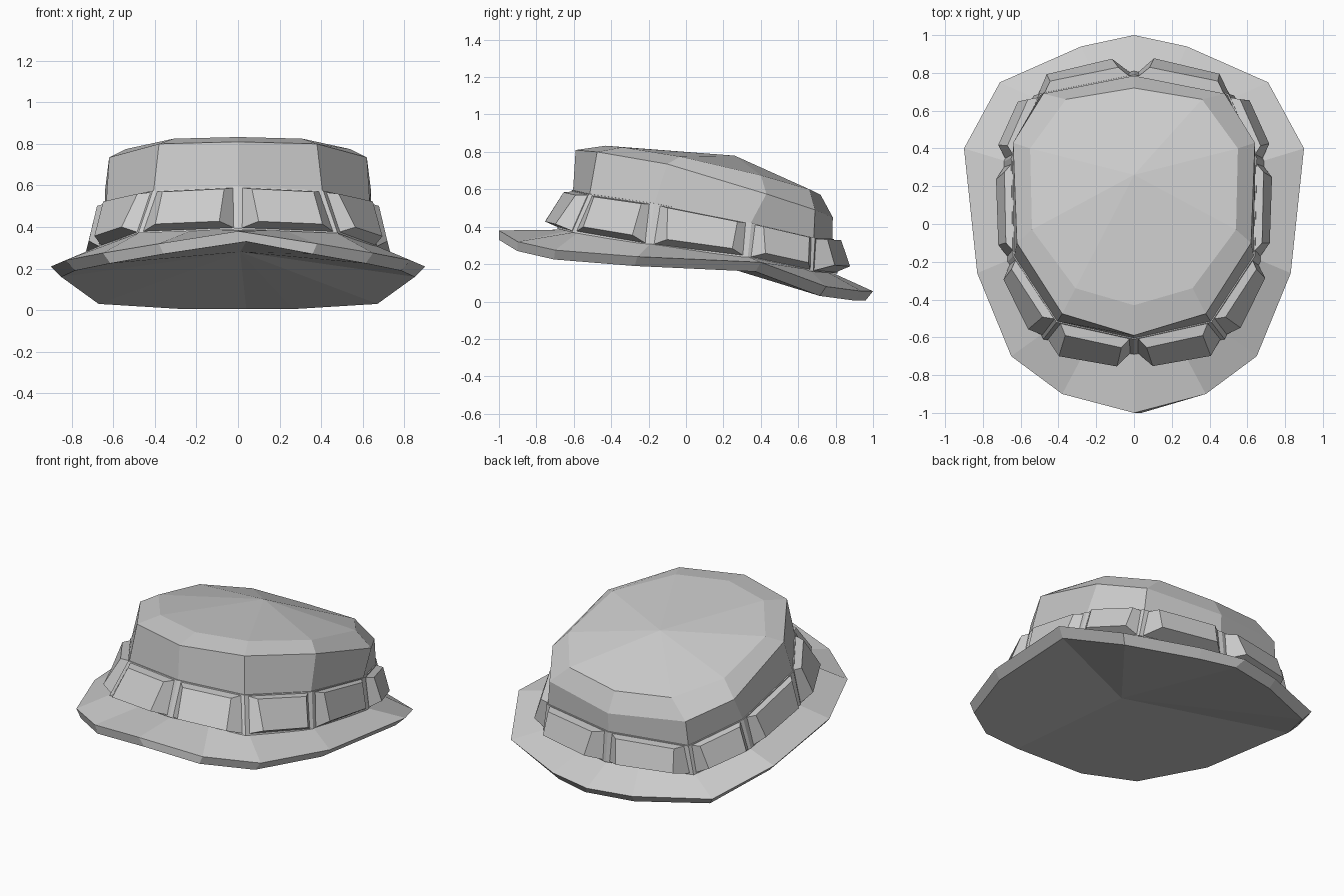
import bpy, bmesh
from mathutils import Vector

if "Cube" in bpy.data.objects:
    bpy.data.objects.remove(bpy.data.objects["Cube"])


def ring(half):
    """Full loop from a half profile running front centre -> +x side -> back centre."""
    pts = [Vector(p) for p in half]
    return pts + [Vector((-p.x, p.y, p.z)) for p in pts[-2:0:-1]]


def finish(name, bm):
    bmesh.ops.recalc_face_normals(bm, faces=bm.faces)
    me = bpy.data.meshes.new(name)
    bm.to_mesh(me)
    bm.free()
    ob = bpy.data.objects.new(name, me)
    bpy.context.collection.objects.link(ob)
    return ob


def loft(name, rings, start=None, end=None):
    """Skin a stack of equal loops; optional fan points close the ends."""
    bm = bmesh.new()
    loops = [[bm.verts.new(p) for p in r] for r in rings]
    n = len(loops[0])
    for a, b in zip(loops, loops[1:]):
        for i in range(n):
            j = (i + 1) % n
            bm.faces.new((a[i], a[j], b[j], b[i]))
    for loop, tip in ((loops[0], start), (loops[-1], end)):
        if tip:
            c = bm.verts.new(tip)
            for i in range(n):
                bm.faces.new((loop[i], loop[(i + 1) % n], c))
    return finish(name, bm)


# Brim: slanted slab with a slightly smaller, hollowed underside
rim = ring([(0, -1, .38), (.38, -.9, .32), (.65, -.7, .275), (.83, -.26, .24),
            (.9, .4, .21), (.71, .75, .08), (.28, .94, .055), (0, 1, .055)])
under = [Vector((p.x * .945, p.y - .02 * (1 + p.y), p.z - .05)) for p in rim]
under[0].x = under[7].x = .04
inner = ring([(0, -.62, .385), (.22, -.6, .385), (.47, -.57, .375), (.64, -.18, .32),
              (.67, .33, .24), (.51, .66, .17), (.2, .76, .155), (0, .79, .15)])
loft("brim", [under, rim, inner], start=(.01, -.1, .28))

# Band: flared ten-sided strip around the crown
band_low = ring([(0, -.69, .39), (.48, -.61, .37), (.67, -.2, .3),
                 (.69, .33, .235), (.53, .68, .16), (0, .81, .15)])
band_top = ring([(0, -.61, .595), (.41, -.52, .575), (.64, -.17, .525),
                 (.65, .35, .42), (.5, .69, .34), (0, .79, .335)])
crown_low = [Vector((p.x * .99, p.y * .99, p.z)) for p in band_top]
loft("hat_band", [band_low, band_top, crown_low])

# Crown: wall, sloped shoulder and fanned top
base = [Vector((p.x, p.y, p.z - .15)) for p in crown_low]
shoulder = ring([(0, -.59, .81), (.38, -.475, .8), (.62, -.1, .735),
                 (.64, .43, .575), (.48, .69, .49), (0, .785, .45)])
top = ring([(0, -.43, .833), (.31, -.34, .825), (.54, -.03, .775),
            (.55, .4, .675), (.36, .66, .6), (0, .72, .57)])
loft("crown", [base, crown_low, shoulder, top], end=(0, .26, .78))

# Band plates: one tapered wedge on every side of the band
for i in range(10):
    j = (i + 1) % 10
    a, b, c, d = band_low[i], band_low[j], band_top[j], band_top[i]
    edge = b - a
    out = Vector((edge.y, -edge.x, 0)).normalized()
    low = .05 + .045 * abs(out.y)       # plates stand out less at the sides
    high = .035 + .02 * abs(out.y)

    def on_wall(t, h):
        return a.lerp(b, t).lerp(d.lerp(c, t), h)

    back = [on_wall(t, h) - out * .01 for t, h in ((.03, .02), (.97, .02), (.96, .975), (.04, .975))]
    face = [on_wall(t, h) + out * o for t, h, o in
            ((.18, .2, low), (.84, .2, low), (.86, .96, high), (.14, .96, high))]
    bm = bmesh.new()
    v = [bm.verts.new(p) for p in back + face]
    for q in ((0, 1, 2, 3), (4, 5, 6, 7), (0, 1, 5, 4), (1, 2, 6, 5), (2, 3, 7, 6), (3, 0, 4, 7)):
        bm.faces.new([v[k] for k in q])
    finish("band_plate_%d" % (i + 1), bm)
